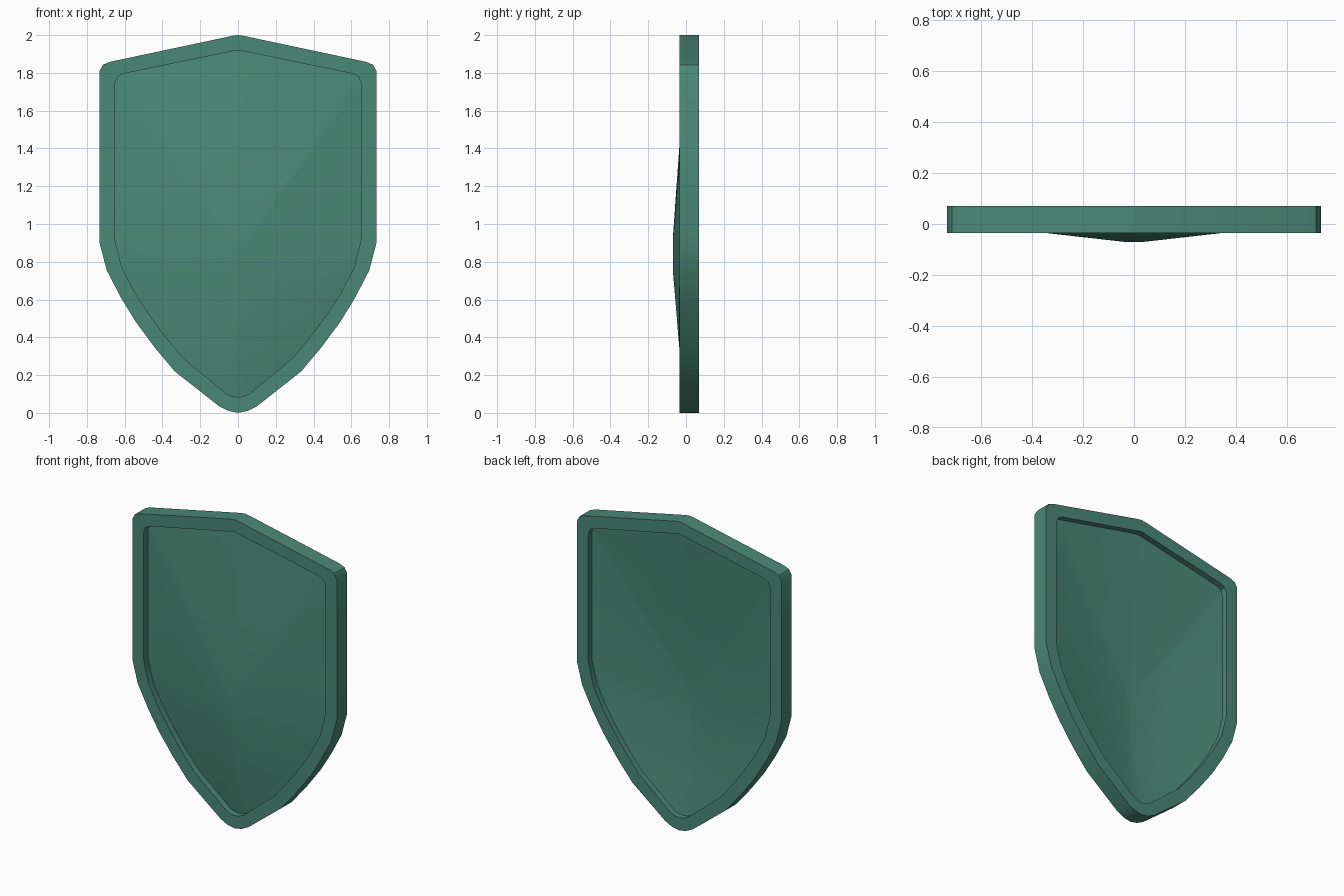
import bpy, bmesh, math

if "Cube" in bpy.data.objects:
    bpy.data.objects.remove(bpy.data.objects["Cube"])

mat = bpy.data.materials.new("green")
mat.diffuse_color = (0.07, 0.25, 0.18, 1)
mat.use_nodes = True
mat.node_tree.nodes["Principled BSDF"].inputs["Base Color"].default_value = mat.diffuse_color

# Right-hand halves of the outlines (x, z), top to bottom
OUTER = [(0, 2.0), (.03, 1.996), (.68, 1.858), (.715, 1.843), (.733, 1.81),
         (.733, .9), (.695, .755), (.62, .61), (.54, .48), (.44, .345),
         (.335, .22), (.1, .035), (.05, .01), (0, 0)]
INNER = [(0, 1.92), (.025, 1.916), (.605, 1.796), (.638, 1.78), (.652, 1.745),
         (.652, .92), (.615, .77), (.545, .635), (.47, .52), (.385, .405),
         (.29, .29), (.06, .1), (.03, .087), (0, .083)]


def full(half):
    return half + [(-x, z) for x, z in half[-2:0:-1]]


def loft(name, rings, closed):
    """Skin a list of equal-length rings; closed joins last to first, else caps ends."""
    bm = bmesh.new()
    loops = [[bm.verts.new(p) for p in ring] for ring in rings]
    n = len(loops[0])
    pairs = list(zip(loops, loops[1:]))
    if closed:
        pairs.append((loops[-1], loops[0]))
    else:
        bm.faces.new(loops[0])
        bm.faces.new(loops[-1])
    for a, b in pairs:
        for i in range(n):
            j = (i + 1) % n
            bm.faces.new((a[i], a[j], b[j], b[i]))
    bmesh.ops.recalc_face_normals(bm, faces=bm.faces)
    me = bpy.data.meshes.new(name)
    bm.to_mesh(me)
    bm.free()
    ob = bpy.data.objects.new(name, me)
    bpy.context.collection.objects.link(ob)
    me.materials.append(mat)
    bpy.ops.object.select_all(action='DESELECT')
    ob.select_set(True)
    bpy.context.view_layer.objects.active = ob
    bpy.ops.object.shade_smooth_by_angle(angle=math.radians(30))
    return ob


# Raised rim with rectangular section
FRONT, BACK = -.035, .07
loft("rim", [[(x, y, z) for x, z in full(h)]
             for h, y in ((OUTER, FRONT), (OUTER, BACK), (INNER, BACK), (INNER, FRONT))], True)


# Bulged panel, a thin shell whose edge is seated just inside the rim
def panel_ring(scale, lo, hi, y):
    return [(x * scale, y, lo + (z - .083) / 1.837 * (hi - lo)) for x, z in full(INNER)]


LEVELS = [(.06, .76, .92, -.07), (.52, .35, 1.4, -.036), (1.01, .073, 1.93, .008)]
THICK = .025
front = [panel_ring(*lv) for lv in LEVELS]
back = [[(x, y + THICK, z) for x, y, z in r] for r in reversed(front)]
loft("panel", front + back, False)
